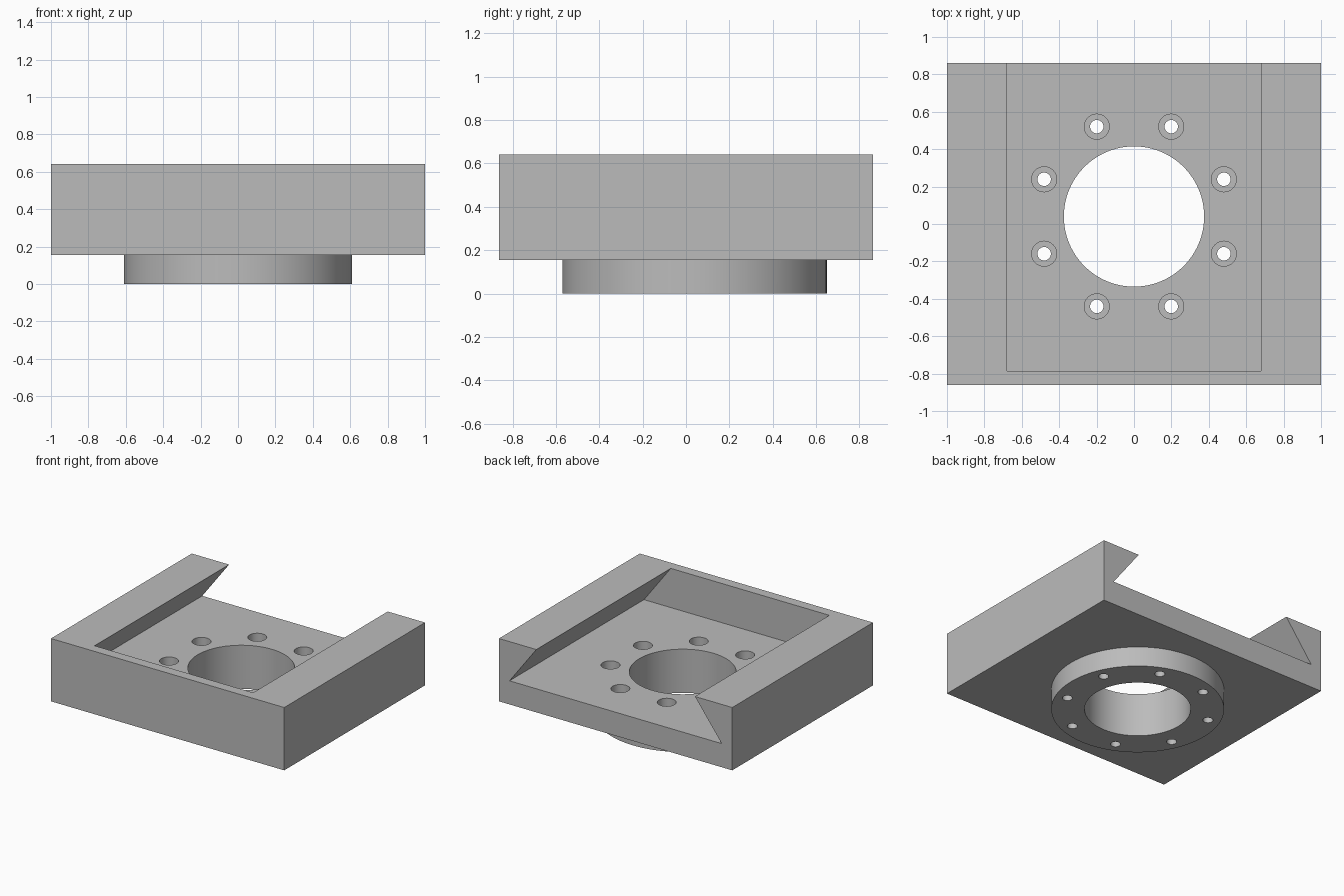
import bpy, bmesh, math

if "Cube" in bpy.data.objects:
    bpy.data.objects.remove(bpy.data.objects["Cube"])

HUB_Y = 0.04          # hub axis sits slightly behind the centre
BASE_Z, FLOOR_Z, TOP_Z = 0.155, 0.338, 0.642

grey = bpy.data.materials.new("plain grey")
grey.diffuse_color = (0.5, 0.5, 0.5, 1)
grey.use_nodes = True
grey.node_tree.nodes["Principled BSDF"].inputs["Base Color"].default_value = grey.diffuse_color


def prism(name, profile, to_3d, start, end):
    """Extrude a 2D profile between two offsets along the remaining axis."""
    bm = bmesh.new()
    rings = [[bm.verts.new(to_3d(a, b, t)) for a, b in profile] for t in (start, end)]
    bm.faces.new(rings[0])
    bm.faces.new(rings[1])
    n = len(profile)
    for i in range(n):
        j = (i + 1) % n
        bm.faces.new((rings[0][i], rings[0][j], rings[1][j], rings[1][i]))
    bmesh.ops.recalc_face_normals(bm, faces=bm.faces[:])
    mesh = bpy.data.meshes.new(name)
    bm.to_mesh(mesh)
    bm.free()
    mesh.materials.append(grey)
    obj = bpy.data.objects.new(name, mesh)
    bpy.context.collection.objects.link(obj)
    return obj


def cylinder(name, x, y, radius, z0, z1, sides):
    ring = [(x + radius * math.cos(2 * math.pi * i / sides),
             y + radius * math.sin(2 * math.pi * i / sides)) for i in range(sides)]
    return prism(name, ring, lambda a, b, t: (a, b, t), z0, z1)


def boolean(target, tool, operation):
    mod = target.modifiers.new(operation.lower(), 'BOOLEAN')
    mod.operation, mod.solver, mod.object = operation, 'EXACT', tool
    bpy.context.view_layer.objects.active = target
    bpy.ops.object.modifier_apply(modifier=mod.name)
    bpy.data.objects.remove(tool, do_unlink=True)


# Rectangular block with the round hub underneath
body = prism("dovetail_mount", [(-1, -0.862), (1, -0.862), (1, 0.862), (-1, 0.862)],
             lambda a, b, t: (a, b, t), BASE_Z, TOP_Z)
boolean(body, cylinder("hub", 0, HUB_Y, 0.61, 0, BASE_Z + 0.05, 96), 'UNION')

# Dovetail slot, open at the back and closed at the front; sides run past the top
slope = (0.91 - 0.68) / (TOP_Z - FLOOR_Z)
over = 0.1
top_x = 0.68 - slope * over
slot = [(-0.91, FLOOR_Z), (0.91, FLOOR_Z), (top_x, TOP_Z + over), (-top_x, TOP_Z + over)]
boolean(body, prism("slot_cutter", slot, lambda a, b, t: (a, t, b), -0.785, 1.0), 'DIFFERENCE')

# Centre bore
boolean(body, cylinder("bore_cutter", 0, HUB_Y, 0.375, -0.1, 0.5, 96), 'DIFFERENCE')

# Ring of eight counterbored screw holes
for k in range(8):
    angle = math.radians(22.5 + 45 * k)
    x, y = 0.52 * math.cos(angle), HUB_Y + 0.52 * math.sin(angle)
    boolean(body, cylinder("screw_cutter", x, y, 0.036, -0.1, 0.5, 32), 'DIFFERENCE')
    boolean(body, cylinder("counterbore_cutter", x, y, 0.067, 0.2, 0.5, 32), 'DIFFERENCE')

# Smooth round walls, sharp machined edges
bpy.ops.object.select_all(action='DESELECT')
body.select_set(True)
bpy.context.view_layer.objects.active = body
bpy.ops.object.shade_smooth_by_angle(angle=math.radians(30))
